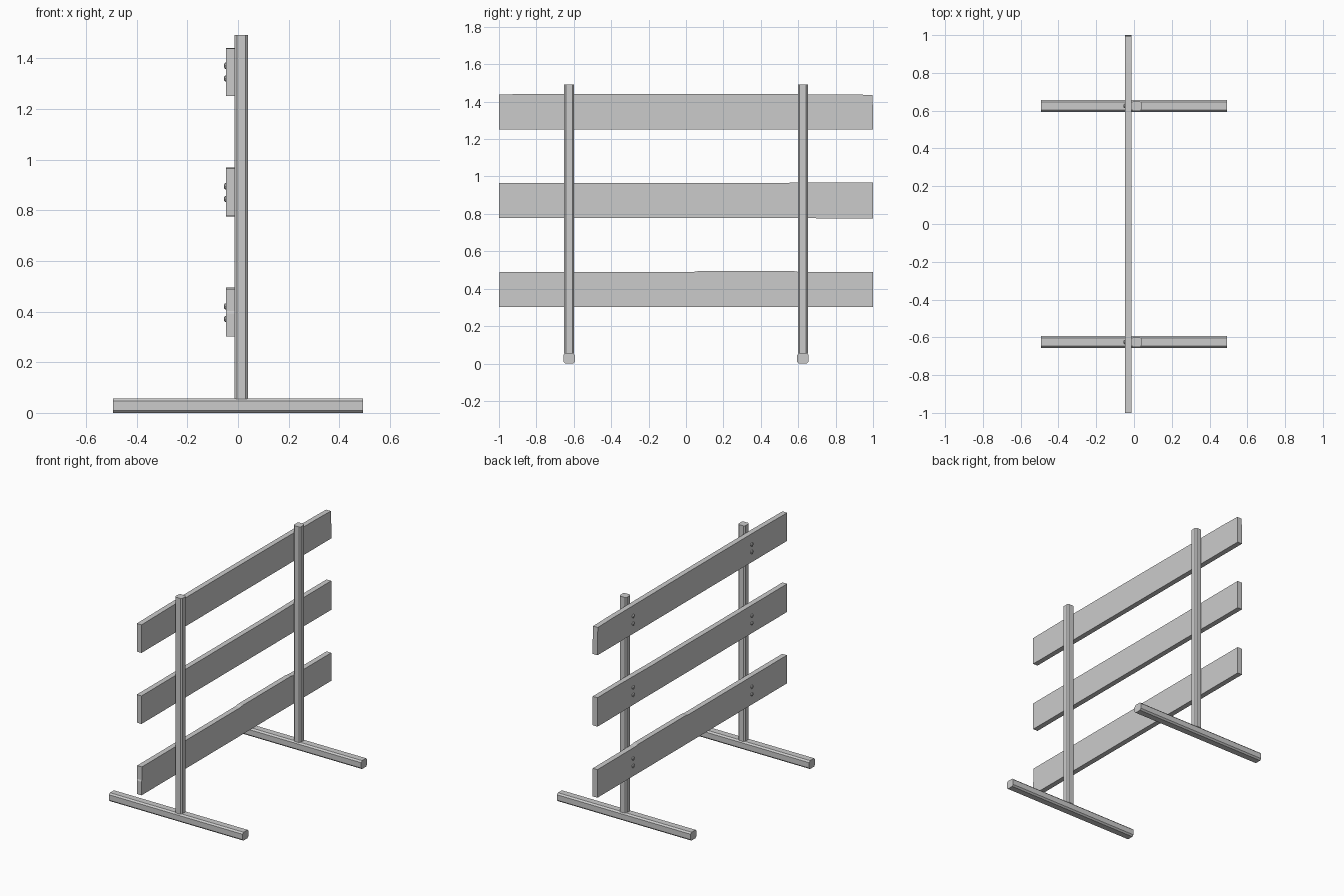
import bpy, bmesh
from mathutils import Vector, Matrix

if "Cube" in bpy.data.objects:
    bpy.data.objects.remove(bpy.data.objects["Cube"])


def extrude_profile(name, points, offset):
    """Solid made by sweeping a closed planar profile along offset."""
    bm = bmesh.new()
    face = bm.faces.new([bm.verts.new(p) for p in points])
    ext = bmesh.ops.extrude_face_region(bm, geom=[face])
    verts = [g for g in ext["geom"] if isinstance(g, bmesh.types.BMVert)]
    bmesh.ops.translate(bm, verts=verts, vec=Vector(offset))
    bmesh.ops.recalc_face_normals(bm, faces=bm.faces)
    return finish(name, bm)


def finish(name, bm):
    mesh = bpy.data.meshes.new(name)
    bm.to_mesh(mesh)
    bm.free()
    obj = bpy.data.objects.new(name, mesh)
    bpy.context.collection.objects.link(obj)
    return obj


def chamfered(a, b, c):
    """Rectangle of half sizes a, b with corners cut by c."""
    return [(a, b - c), (a - c, b), (c - a, b), (-a, b - c),
            (-a, c - b), (c - a, -b), (a - c, -b), (a, c - b)]


POST_Y = 0.625
BOARD_BACK, BOARD_FRONT = -0.012, -0.047
BOARD_Z = {"bottom": 0.302, "middle": 0.776, "top": 1.252}

# Feet and posts, both with chamfered square sections
for side, y in (("left", -POST_Y), ("right", POST_Y)):
    extrude_profile(side + "_foot",
                    [(-0.493, y + u, 0.028 + v) for u, v in chamfered(0.031, 0.028, 0.010)],
                    (0.986, 0, 0))
    extrude_profile(side + "_post",
                    [(0.013 + u, y + v, 0.054) for u, v in chamfered(0.026, 0.026, 0.009)],
                    (0, 0, 1.439))

# Boards with slightly uneven hand-cut outlines (y, height above the lower edge)
OUTLINES = {
    "bottom": [(-1, 0), (1, 0), (1, 0.187), (0.6, 0.188), (0.57, 0.193),
               (0.07, 0.193), (0.04, 0.188), (-0.996, 0.188), (-0.996, 0.1), (-1, 0.09)],
    "middle": [(-1, 0.002), (0.6, 0.002), (0.75, 0), (1, 0), (1, 0.193),
               (0.75, 0.193), (0.43, 0.189), (-1, 0.189)],
    "top": [(-1, 0), (1, 0), (1, 0.1), (0.996, 0.184), (0.85, 0.187),
            (0, 0.19), (-0.7, 0.19), (-1, 0.187)],
}
for level, outline in OUTLINES.items():
    z = BOARD_Z[level]
    extrude_profile(level + "_board", [(BOARD_FRONT, y, z + h) for y, h in outline],
                    (BOARD_BACK - BOARD_FRONT, 0, 0))

    # Pairs of bolt heads where the board crosses each post
    for side, y in (("left", -POST_Y), ("right", POST_Y)):
        for pos, dz in (("lower", 0.069), ("upper", 0.119)):
            bm = bmesh.new()
            for r1, r2, depth, x in ((0.012, 0.012, 0.006, -0.048),
                                     (0.012, 0.007, 0.004, -0.053)):
                bmesh.ops.create_cone(
                    bm, cap_ends=True, segments=8, radius1=r1, radius2=r2, depth=depth,
                    matrix=Matrix.Translation((x, y, z + dz)) @ Matrix.Rotation(-1.570796, 4, 'Y'))
            finish(f"{level}_{side}_{pos}_bolt", bm)
